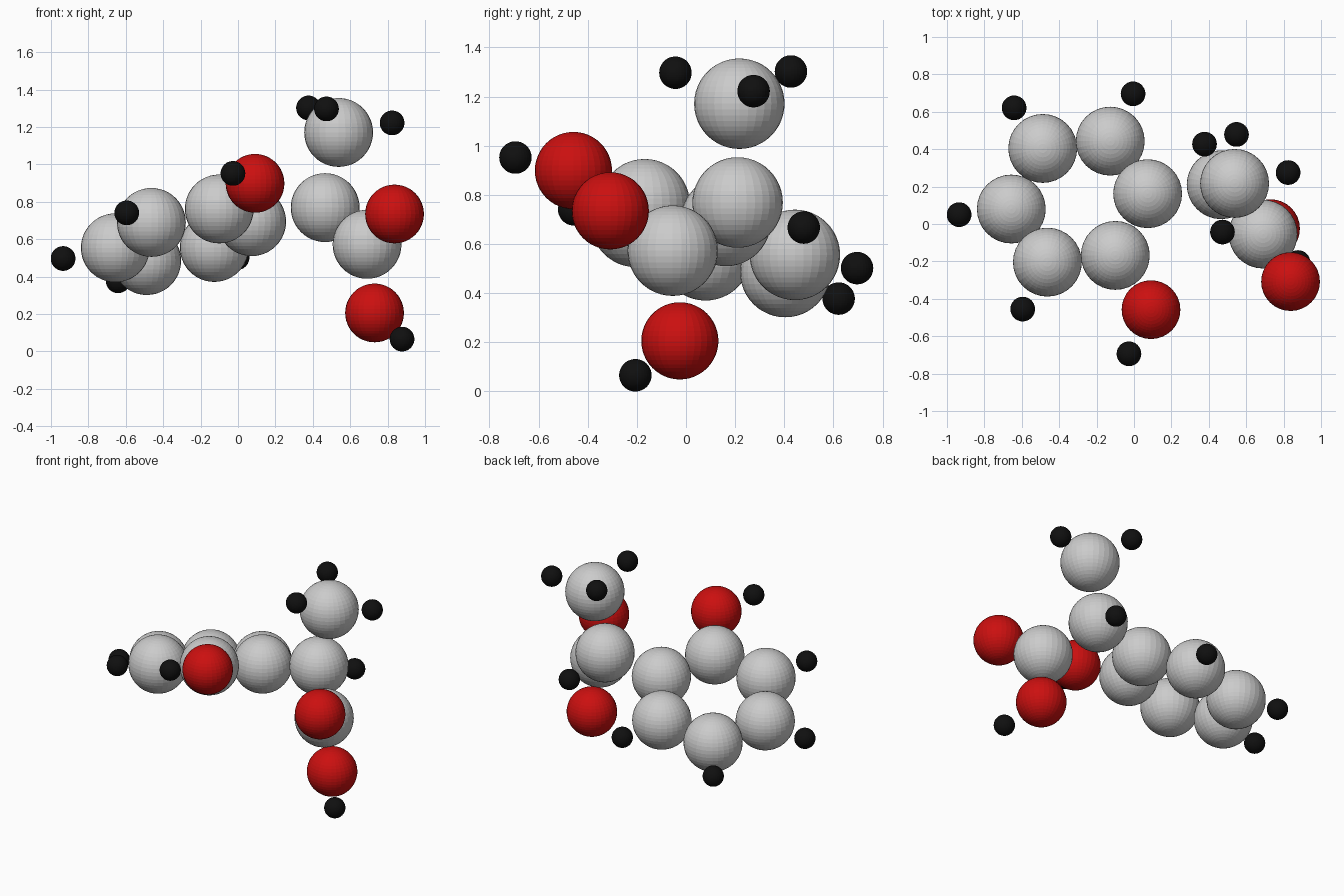
import bpy


def material(name, rgb):
    m = bpy.data.materials.new(name)
    m.diffuse_color = (*rgb, 1)
    return m


RED = material("red", (0.6, 0.005, 0.005))
BLACK = material("black", (0.005, 0.005, 0.005))


def atoms(name, radius, mat, centres):
    for i, c in enumerate(centres, 1):
        bpy.ops.mesh.primitive_uv_sphere_add(segments=32, ring_count=24, radius=radius, location=c)
        ob = bpy.context.object
        ob.name = f"{name}_{i}"
        if mat:
            ob.data.materials.append(mat)


# Six-carbon ring
atoms("ring_carbon", 0.184, None, [
    (-0.488, 0.404, 0.486), (-0.127, 0.443, 0.556), (0.073, 0.162, 0.694),
    (-0.10, -0.168, 0.762), (-0.463, -0.204, 0.69), (-0.656, 0.08, 0.554)])

# Side chain: branch, methyl and acid carbons
atoms("chain_carbon", 0.184, None, [
    (0.466, 0.21, 0.769), (0.538, 0.217, 1.171), (0.69, -0.054, 0.573)])

# Ring hydroxyl, then the two acid oxygens
atoms("oxygen", 0.157, RED, [
    (0.091, -0.458, 0.899), (0.837, -0.308, 0.735), (0.73, -0.025, 0.206)])

# Hydrogens on the ring and its hydroxyl
atoms("ring_hydrogen", 0.066, BLACK, [
    (-0.935, 0.05, 0.497), (-0.641, 0.621, 0.378), (-0.005, 0.696, 0.502),
    (-0.595, -0.455, 0.741), (-0.027, -0.694, 0.952)])

# Hydrogens on the methyl, branch and acid groups
atoms("chain_hydrogen", 0.066, BLACK, [
    (0.377, 0.427, 1.302), (0.473, -0.043, 1.297), (0.824, 0.275, 1.222),
    (0.548, 0.479, 0.667), (0.877, -0.206, 0.066)])
